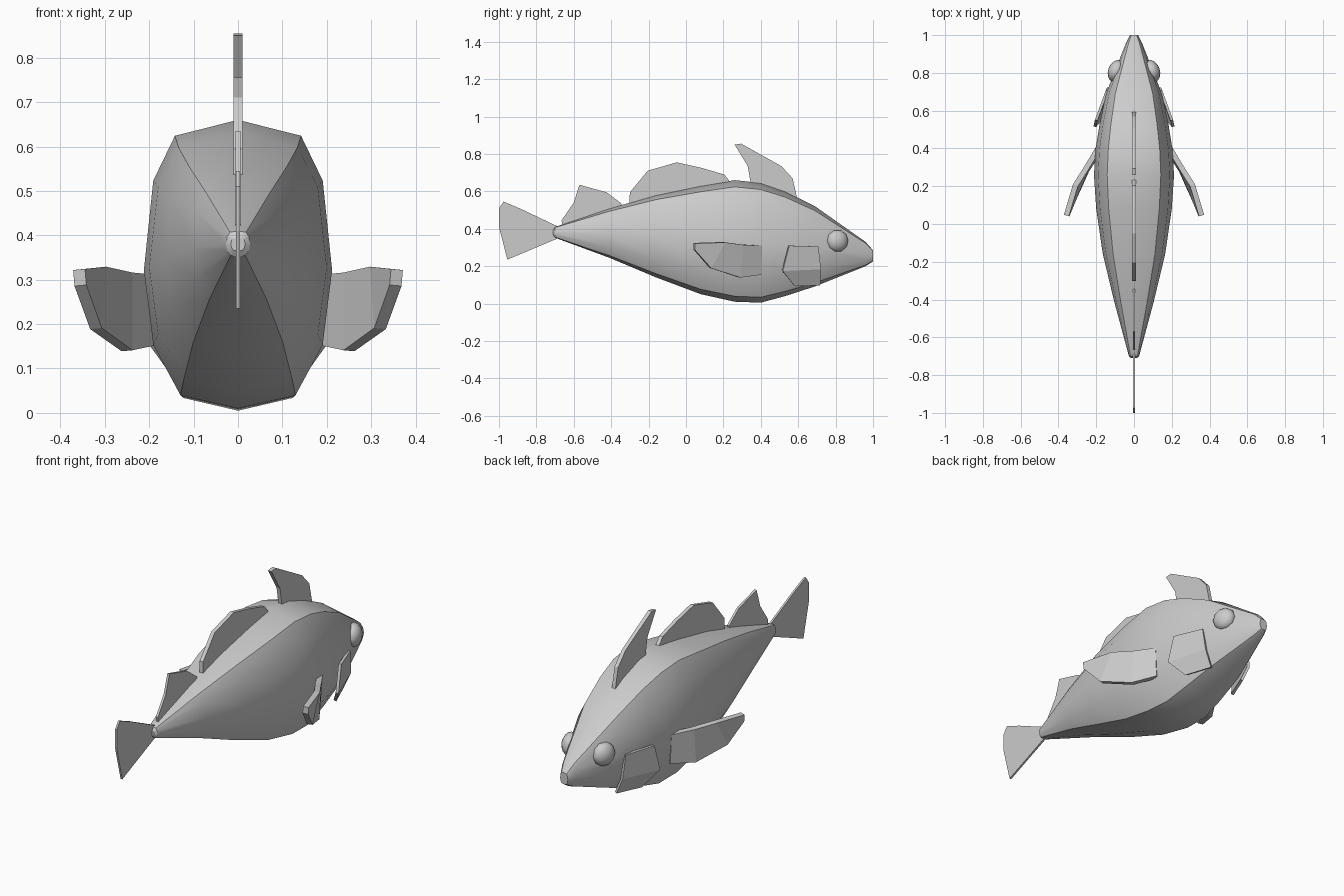
import bpy, bmesh, math
from mathutils import Vector

if "Cube" in bpy.data.objects:
    bpy.data.objects.remove(bpy.data.objects["Cube"])


def make_object(name, verts, faces):
    mesh = bpy.data.meshes.new(name)
    mesh.from_pydata(verts, [], faces)
    obj = bpy.data.objects.new(name, mesh)
    bpy.context.collection.objects.link(obj)
    bm = bmesh.new()
    bm.from_mesh(mesh)
    bmesh.ops.recalc_face_normals(bm, faces=bm.faces)
    bm.to_mesh(mesh)
    bm.free()
    return obj


def smooth(obj, angle):
    bpy.ops.object.select_all(action='DESELECT')
    obj.select_set(True)
    bpy.context.view_layer.objects.active = obj
    bpy.ops.object.shade_smooth_by_angle(angle=math.radians(angle))


def solidify(obj, thickness, offset=0):
    mod = obj.modifiers.new("thickness", 'SOLIDIFY')
    mod.thickness = thickness
    mod.offset = offset
    mod.use_even_offset = True


# Body: 12-sided sections lofted from tail to nose (y, top z, bottom z, half width)
stations = [(-0.71, 0.395, 0.365, 0.016), (-0.70, 0.41, 0.352, 0.027),
            (-0.41, 0.508, 0.245, 0.105), (-0.16, 0.58, 0.14, 0.165),
            (0.08, 0.63, 0.05, 0.200), (0.26, 0.66, 0.01, 0.212),
            (0.40, 0.645, 0.005, 0.203), (0.53, 0.60, 0.04, 0.182),
            (0.69, 0.52, 0.092, 0.148), (0.96, 0.33, 0.20, 0.042),
            (1.0, 0.285, 0.225, 0.022)]
half = [(0, 1), (0.67, 0.945), (0.9, 0.79), (1, 0.48), (0.9, 0.22), (0.61, 0.045), (0, 0)]
section = half + [(-x, z) for x, z in reversed(half[1:-1])]
n = len(section)
verts = [(x * w, y, zb + z * (zt - zb)) for y, zt, zb, w in stations for x, z in section]
faces = [(r * n + i, r * n + (i + 1) % n, (r + 1) * n + (i + 1) % n, (r + 1) * n + i)
         for r in range(len(stations) - 1) for i in range(n)]
faces += [tuple(range(n)), tuple(range((len(stations) - 1) * n, len(stations) * n))]
smooth(make_object("body", verts, faces), 30)

# Centre-line fins: (y, z) outlines given a thin sheet thickness
centre_fins = {
    "front_dorsal_fin": (0.02, [(0.26, 0.85), (0.295, 0.855), (0.51, 0.735), (0.57, 0.67),
                                (0.595, 0.56), (0.35, 0.62), (0.33, 0.735)]),
    "middle_dorsal_fin": (0.02, [(-0.305, 0.50), (-0.30, 0.595), (-0.205, 0.71), (-0.05, 0.755),
                                 (0.085, 0.725), (0.205, 0.69), (0.26, 0.62)]),
    "rear_dorsal_fin": (0.012, [(-0.66, 0.40), (-0.665, 0.445), (-0.60, 0.54), (-0.57, 0.635),
                                (-0.425, 0.595), (-0.345, 0.535), (-0.345, 0.48)]),
    "tail_fin": (0.01, [(-0.67, 0.405), (-0.88, 0.505), (-0.975, 0.545), (-1.0, 0.51),
                        (-1.0, 0.41), (-0.955, 0.235), (-0.67, 0.355)]),
}
for name, (thick, outline) in centre_fins.items():
    fin = make_object(name, [(0, y, z) for y, z in outline], [tuple(range(len(outline)))])
    solidify(fin, thick)

# Side fins: strips between an upper and lower edge
upper = [(0.19, 0.40, 0.31), (0.25, 0.30, 0.315), (0.31, 0.205, 0.328), (0.358, 0.045, 0.323)]
lower = [(0.18, 0.395, 0.155), (0.25, 0.285, 0.14), (0.32, 0.13, 0.19), (0.355, 0.045, 0.287)]
gill_upper = [(0.143, 0.705, 0.305), (0.136, 0.72, 0.185), (0.098, 0.715, 0.10)]
gill_lower = [(0.200, 0.55, 0.31), (0.208, 0.515, 0.175), (0.150, 0.58, 0.095)]
for label, a, b, thick in (("pectoral_fin", upper, lower, 0.028),
                           ("gill_cover", gill_upper, gill_lower, 0.014)):
    k = len(a)
    for side, s in (("right", 1), ("left", -1)):
        pts = [(s * x, y, z) for x, y, z in a + b]
        fin = make_object(side + "_" + label, pts,
                          [(i, i + 1, k + i + 1, k + i) for i in range(k - 1)])
        solidify(fin, thick)

# Eyes: low-poly flattened spheres lying on the cheeks
for side, s in (("right", 1), ("left", -1)):
    bpy.ops.mesh.primitive_uv_sphere_add(segments=10, ring_count=8, radius=0.06,
                                         location=(s * 0.095, 0.81, 0.335),
                                         rotation=(0, s * math.pi / 2, s * math.radians(20)))
    eye = bpy.context.object
    eye.name = side + "_eye"
    eye.scale = (1, 1, 0.7)
    smooth(eye, 40)
